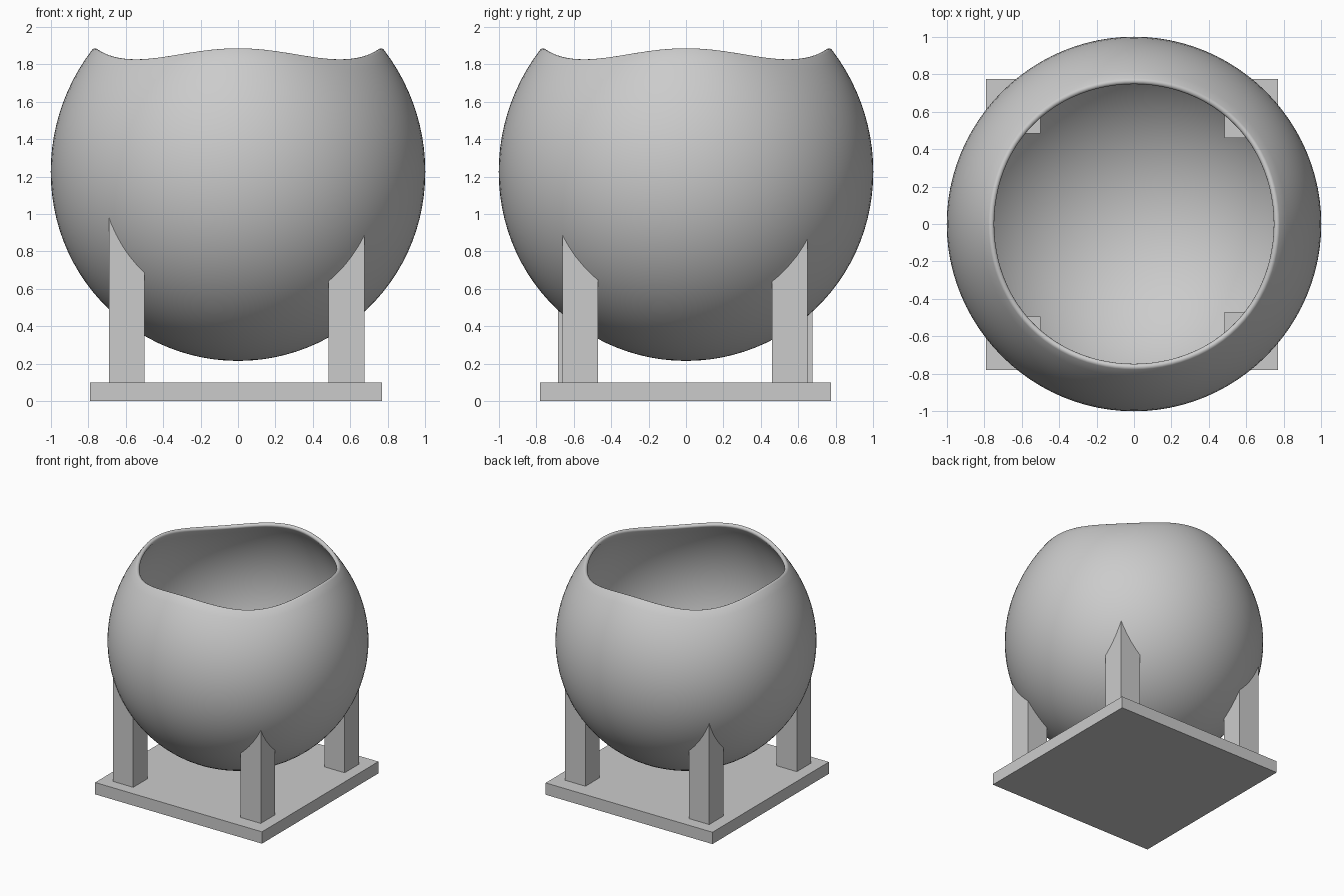
import bpy
import bmesh
from math import sin, cos, pi, radians, hypot, atan2

cube = bpy.data.objects.get("Cube")
if cube:
    bpy.data.objects.remove(cube, do_unlink=True)

grey = bpy.data.materials.new("plain_grey")
grey.use_nodes = True
colour = (0.6, 0.6, 0.6, 1)
grey.diffuse_color = colour
grey.node_tree.nodes["Principled BSDF"].inputs["Base Color"].default_value = colour


def add_object(name, bm):
    bmesh.ops.recalc_face_normals(bm, faces=bm.faces[:])
    mesh = bpy.data.meshes.new(name)
    bm.to_mesh(mesh)
    bm.free()
    mesh.materials.append(grey)
    obj = bpy.data.objects.new(name, mesh)
    bpy.context.collection.objects.link(obj)
    return obj


def add_box(name, x, y, z):
    bm = bmesh.new()
    bmesh.ops.create_cube(bm, size=1)
    for v in bm.verts:
        v.co = [lo + (c + 0.5) * (hi - lo) for c, (lo, hi) in zip(v.co, (x, y, z))]
    return add_object(name, bm)


# Base plate and four legs that run up through the bowl wall
add_box("base_plate", (-0.79, 0.77), (-0.78, 0.775), (0, 0.1))
LEG = 0.19
legs = {
    "front_right_leg": (-0.69, -0.685),
    "front_left_leg": (0.485, -0.66),
    "back_right_leg": (-0.69, 0.485),
    "back_left_leg": (0.485, 0.46),
}
for name, (x, y) in legs.items():
    add_box(name, (x, x + LEG), (y, y + LEG), (0.1, 1.05))

# Round bowl: outer wall, rounded lip and inner wall, with a wavy rim
CENTRE, WALL, SIDES, STEPS, LIP = 1.215, 0.035, 96, 36, 6


def profile(phi):
    wave = cos(4 * phi)
    rim_r, rim_z = 0.775 - 0.005 * wave, 0.645 + 0.03 * wave
    rim_angle = atan2(rim_z, rim_r) - 0.012
    bulge = hypot(rim_r, rim_z) - 1

    def wall(t, inset):
        a = -pi / 2 + t * (rim_angle + pi / 2)
        r = 1 + bulge * max(0, (t - 0.6) / 0.4) ** 2 - inset
        return r * cos(a), r * sin(a)

    points = [wall(i / STEPS, 0) for i in range(1, STEPS + 1)]
    # Half-round lip between the two walls
    (ox, oz), (ix, iz) = wall(1, 0), wall(1, WALL)
    mx, mz = (ox + ix) / 2, (oz + iz) / 2
    for i in range(1, LIP):
        b = rim_angle + pi * i / LIP
        points.append((mx + WALL / 2 * cos(b), mz + WALL / 2 * sin(b)))
    return points + [wall(i / STEPS, WALL) for i in range(STEPS, 0, -1)]


bm = bmesh.new()
columns = []
for s in range(SIDES):
    phi = 2 * pi * s / SIDES
    columns.append([bm.verts.new((r * cos(phi), r * sin(phi), CENTRE + z))
                    for r, z in profile(phi)])
outer_pole = bm.verts.new((0, 0, CENTRE - 1))
inner_pole = bm.verts.new((0, 0, CENTRE - 1 + WALL))
for s, a in enumerate(columns):
    b = columns[(s + 1) % SIDES]
    for i in range(len(a) - 1):
        bm.faces.new((a[i], b[i], b[i + 1], a[i + 1]))
    bm.faces.new((outer_pole, b[0], a[0]))
    bm.faces.new((inner_pole, a[-1], b[-1]))
bowl = add_object("bowl", bm)
bpy.ops.object.select_all(action="DESELECT")
bowl.select_set(True)
bpy.context.view_layer.objects.active = bowl
bpy.ops.object.shade_smooth_by_angle(angle=radians(60))
